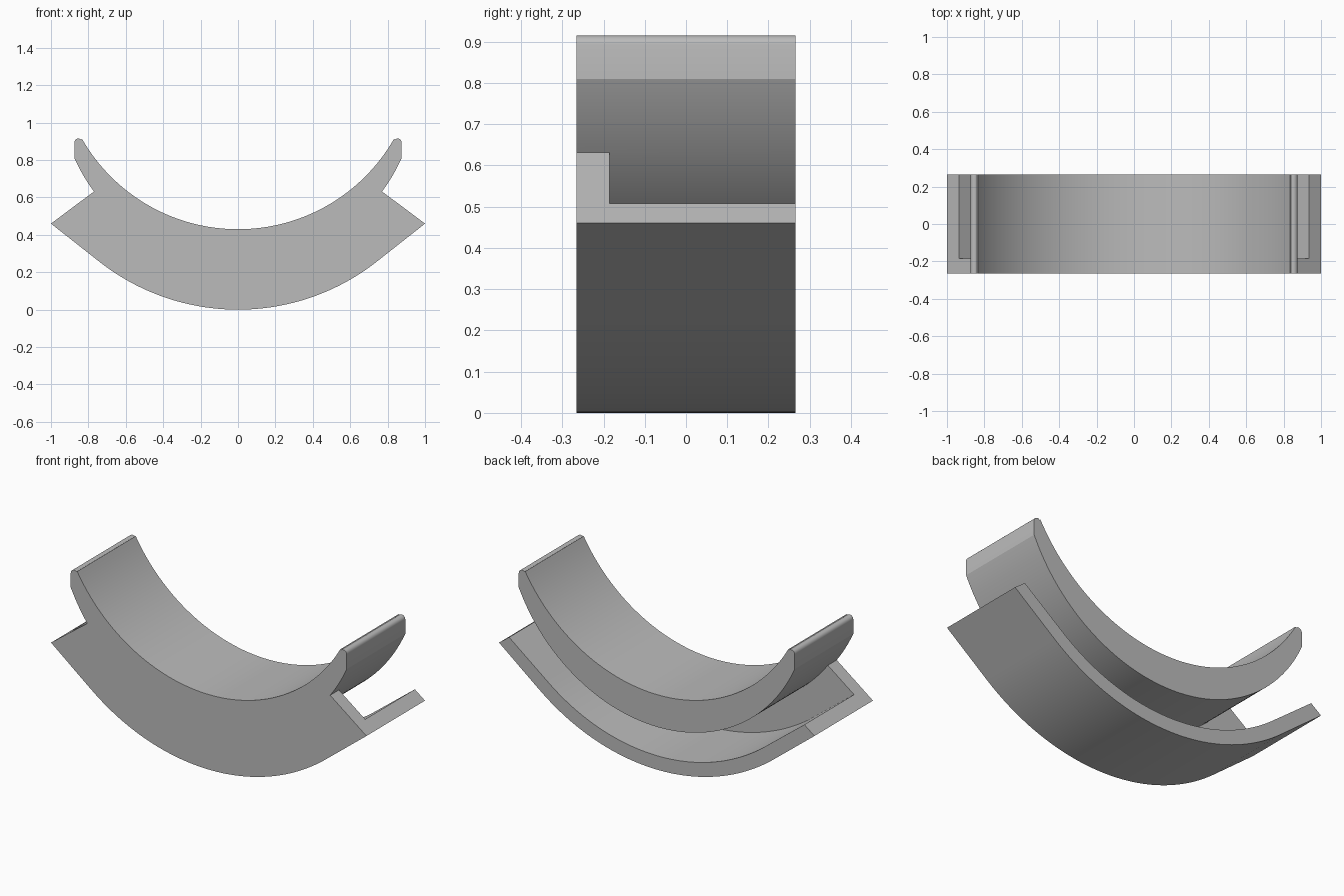
import bpy, bmesh, math

if "Cube" in bpy.data.objects:
    bpy.data.objects.remove(bpy.data.objects["Cube"])

FRONT, MID, BACK = -0.265, -0.185, 0.265


def arc(cz, r, a0, a1, n, cx=0.0):
    """Arc points in x/z; angle is measured from straight down towards +x."""
    return [(cx + r * math.sin(a0 + (a1 - a0) * i / n),
             cz - r * math.cos(a0 + (a1 - a0) * i / n)) for i in range(n + 1)]


def mirror(path):
    return [(-x, z) for x, z in reversed(path)]


# Half paths, running along +x
rad = math.radians
lip_angle = math.asin(0.834 / 0.962)
inner = arc(1.392, 0.962, 0, lip_angle, 32)              # cradle surface
tip = arc(0.893, 0.022, lip_angle - math.pi, -1.5 * math.pi, 8, 0.853)  # rounded lip
notch_a, lip_a = math.asin(0.77 / 0.96), math.asin(0.875 / 0.96)
lip_back = arc(1.205, 0.96, lip_a, notch_a, 8)           # back of the lip
band_under = arc(1.205, 0.96, 0, notch_a, 32)            # gap top
shelf = arc(1.2, 1.12, 0, rad(38.4), 32) + [(0.936, 0.508)]  # gap bottom
bottom = arc(1.2, 1.2, 0, rad(38.4), 32) + [(1.0, 0.46)]     # outer surface

# Full paths, left to right
half_top = inner + tip[1:] + lip_back
top = mirror(half_top)[:-1] + half_top
under = mirror(band_under)[:-1] + band_under
shelf = mirror(shelf)[:-1] + shelf
bottom = mirror(bottom)[:-1] + bottom

bm = bmesh.new()


def cap(loop, y):
    bm.faces.new([bm.verts.new((x, y, z)) for x, z in loop])


def sheet(path, y0, y1):
    rows = [[bm.verts.new((x, y, z)) for x, z in path] for y in (y0, y1)]
    for i in range(len(path) - 1):
        bm.faces.new((rows[0][i], rows[0][i + 1], rows[1][i + 1], rows[1][i]))


# Front wall, floor of the open slot, and the two back rims
cap(top + [shelf[-1]] + bottom[::-1] + [shelf[0]], FRONT)
cap(under + shelf[::-1], MID)
cap(top + under[::-1][1:-1], BACK)
cap(shelf + bottom[::-1], BACK)

# Surfaces running front to back
for path in (top, bottom, [shelf[-1], bottom[-1]], [shelf[0], bottom[0]]):
    sheet(path, FRONT, MID)
    sheet(path, MID, BACK)
# Slot walls, and the wall ends beside the slot
sheet(under, MID, BACK)
sheet(shelf, MID, BACK)
sheet([under[-1], shelf[-1]], FRONT, MID)
sheet([under[0], shelf[0]], FRONT, MID)

bmesh.ops.remove_doubles(bm, verts=bm.verts, dist=1e-4)
bmesh.ops.recalc_face_normals(bm, faces=bm.faces)
mesh = bpy.data.meshes.new("curved_cradle")
bm.to_mesh(mesh)
bm.free()

grey = bpy.data.materials.new("light_grey")
grey.diffuse_color = (0.5, 0.5, 0.5, 1)
grey.use_nodes = True
grey.node_tree.nodes["Principled BSDF"].inputs["Base Color"].default_value = grey.diffuse_color
mesh.materials.append(grey)

cradle = bpy.data.objects.new("curved_cradle", mesh)
bpy.context.collection.objects.link(cradle)
bpy.context.view_layer.objects.active = cradle
cradle.select_set(True)
bpy.ops.object.shade_smooth_by_angle(angle=rad(25))
